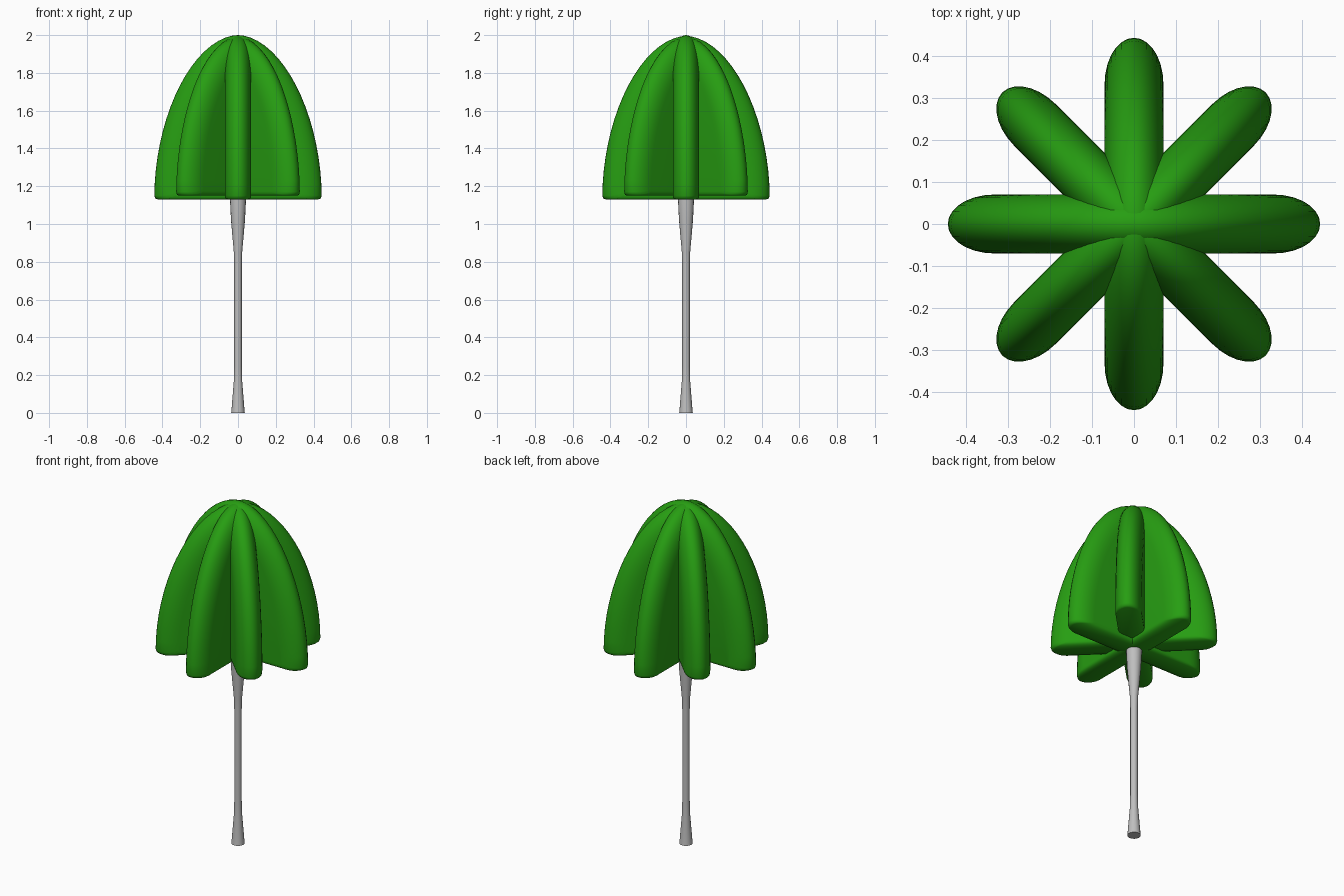
import bpy, bmesh, math
from mathutils import Vector

if "Cube" in bpy.data.objects:
    bpy.data.objects.remove(bpy.data.objects["Cube"])


def material(name, rgb):
    m = bpy.data.materials.new(name)
    m.diffuse_color = (*rgb, 1.0)
    m.use_nodes = True
    m.node_tree.nodes["Principled BSDF"].inputs["Base Color"].default_value = m.diffuse_color
    return m


GREEN = material("leaf green", (0.02, 0.34, 0.006))
GREY = material("pole grey", (0.52, 0.52, 0.52))


def finish(name, bm, mat, angle):
    bmesh.ops.recalc_face_normals(bm, faces=bm.faces)
    me = bpy.data.meshes.new(name)
    bm.to_mesh(me)
    bm.free()
    me.materials.append(mat)
    ob = bpy.data.objects.new(name, me)
    bpy.context.collection.objects.link(ob)
    bpy.ops.object.select_all(action='DESELECT')
    ob.select_set(True)
    bpy.context.view_layer.objects.active = ob
    bpy.ops.object.shade_smooth_by_angle(angle=math.radians(angle))
    return ob


def dome_outline(bottom, top, radius, steps=18):
    """Half outline (r, z) from the rounded lower corner to the peak."""
    k = 2 / 1.87
    pts = [(radius - 0.018, bottom), (radius - 0.005, bottom + 0.006)]
    base = bottom + 0.02
    for i in range(steps + 1):
        a = math.pi / 2 * i / steps
        r = radius * max(math.cos(a), 0) ** k
        pts.append((r if i < steps else 0.0, base + (top - base) * math.sin(a) ** k))
    return pts


def fin_pair(name, turn, bottom, top):
    """Two opposite fins: a dome-shaped plate with a rounded rim."""
    pts = dome_outline(bottom, top, 0.443)
    n = len(pts)
    normals = []
    for i in range(n):
        if i < 3:
            normals.append(Vector((1, 0)))
        elif i == n - 1:
            normals.append(Vector((0, 1)))
        else:
            t = Vector(pts[i + 1]) - Vector(pts[i - 1])
            normals.append(Vector((t.y, -t.x)).normalized())
    bm = bmesh.new()
    ca, sa = math.cos(turn), math.sin(turn)
    layers = []
    steps = 14
    for j in range(steps + 1):
        t = -math.pi / 2 + math.pi * j / steps
        inset = 0.11 * (1 - math.cos(t))
        half = 0.07 * math.sin(t)
        lift = 0.02 * abs(2 * t / math.pi) ** 5
        right = []
        for (r, z), nv in zip(pts, normals):
            low = lift * max(0, 1 - (z - bottom) / 0.3)
            right.append((r - inset * nv.x, z - inset * nv.y + low))
        right[-1] = (0.0, right[-1][1])
        loop = right + [(-r, z) for r, z in reversed(right[:-1])]
        layers.append([bm.verts.new((r * ca - half * sa, r * sa + half * ca, z))
                       for r, z in loop])
    m = len(layers[0])
    for a, b in zip(layers, layers[1:]):
        for i in range(m):
            k = (i + 1) % m
            bm.faces.new((a[i], a[k], b[k], b[i]))
    bm.faces.new(layers[0])
    bm.faces.new(layers[-1])
    return finish(name, bm, GREEN, 50)


# Canopy: four crossing plates make eight fins
fin_pair("canopy_fins_side", 0, 1.13, 2.0)
fin_pair("canopy_fins_front_back", math.pi / 2, 1.13, 1.995)
fin_pair("canopy_fins_diagonal_a", math.pi / 4, 1.15, 1.99)
fin_pair("canopy_fins_diagonal_b", -math.pi / 4, 1.15, 1.99)

# Pole: turned profile, flared at foot and below the canopy
profile = [(0.036, 0), (0.034, 0.02), (0.022, 0.17), (0.020, 0.25), (0.020, 0.78),
           (0.022, 0.85), (0.037, 1.02), (0.042, 1.12), (0.042, 1.25)]
bm = bmesh.new()
SIDES = 16
rings = [[bm.verts.new((r * math.cos(2 * math.pi * i / SIDES),
                        r * math.sin(2 * math.pi * i / SIDES), z))
          for i in range(SIDES)] for r, z in profile]
for a, b in zip(rings, rings[1:]):
    for i in range(SIDES):
        k = (i + 1) % SIDES
        bm.faces.new((a[i], a[k], b[k], b[i]))
bm.faces.new(rings[0])
bm.faces.new(rings[-1])
finish("pole", bm, GREY, 40)
